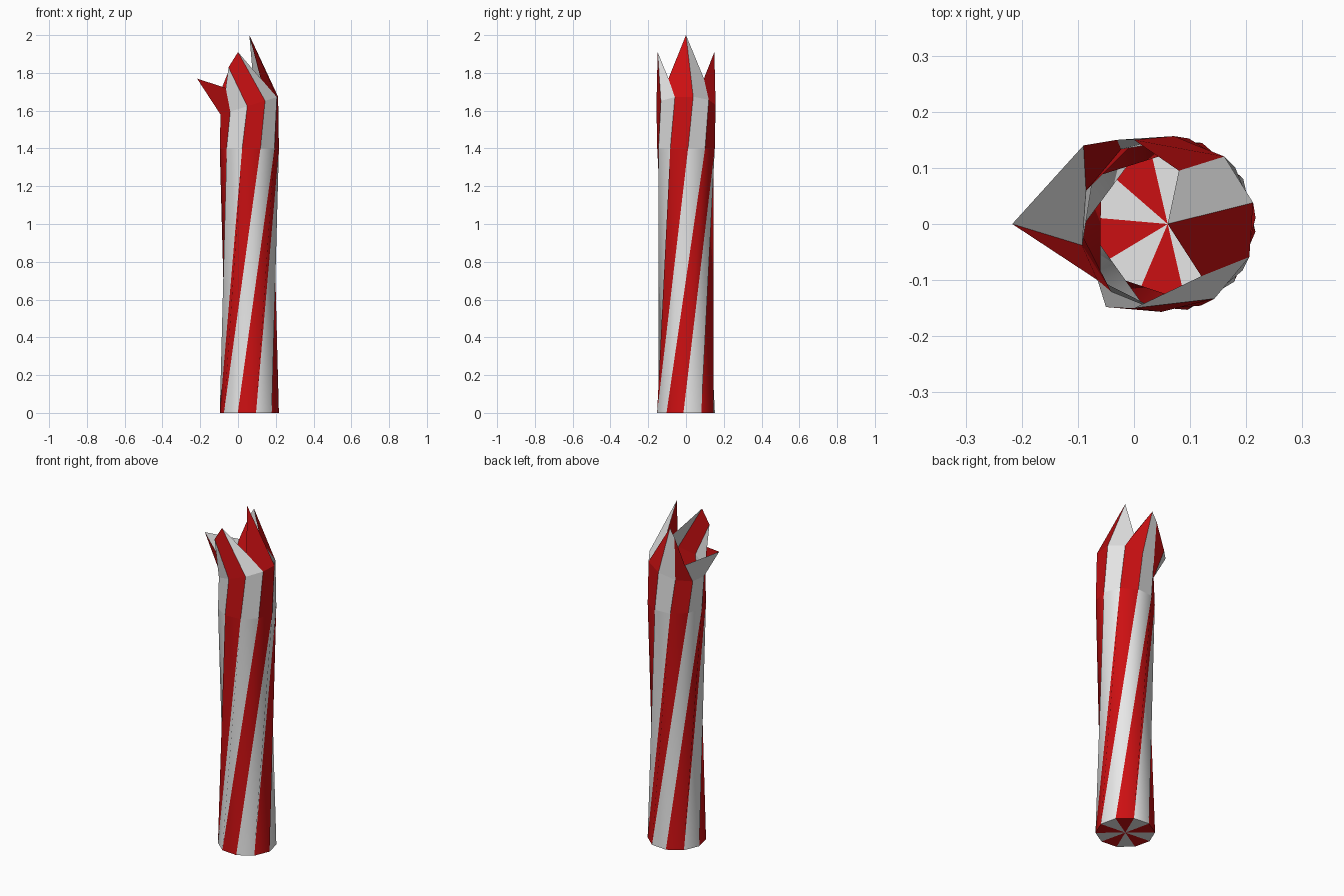
import bpy, math

if "Cube" in bpy.data.objects:
    bpy.data.objects.remove(bpy.data.objects["Cube"])

N, R, CX = 10, 0.157, 0.06           # decagon post, set slightly right of centre


def material(name, rgb):
    m = bpy.data.materials.new(name)
    m.diffuse_color = (*rgb, 1)
    m.use_nodes = True
    m.node_tree.nodes["Principled BSDF"].inputs["Base Color"].default_value = m.diffuse_color
    return m


MATS = [material("white", (0.8, 0.8, 0.8)), material("red", (0.6, 0.005, 0.006))]


def ring(offset, height):
    """Ten points round the post; height is a function of x."""
    pts = []
    for k in range(N):
        a = math.radians(offset + 36 * k)
        x = CX + R * math.cos(a)
        pts.append((x, R * math.sin(a), height(x)))
    return pts


def make(name, verts, faces, cols, smooth=False):
    me = bpy.data.meshes.new(name)
    me.from_pydata(verts, [], faces)
    for m in MATS:
        me.materials.append(m)
    for p, c in zip(me.polygons, cols):
        p.material_index = c
        p.use_smooth = smooth
    ob = bpy.data.objects.new(name, me)
    bpy.context.collection.objects.link(ob)
    return ob


def skin(name, rings, triangles=False):
    """Join rings with striped bands, alternate columns in red."""
    verts = [v for r in rings for v in r]
    faces, cols = [], []
    for j in range(len(rings) - 1):
        for k in range(N):
            a, b = j * N + k, j * N + (k + 1) % N
            if triangles:
                faces += [(a, b, a + N), (b, b + N, a + N)]
                cols += [k % 2] * 2
            else:
                faces.append((a, b, b + N, a + N))
                cols.append(k % 2)
    return make(name, verts, faces, cols, triangles)


# Twisted striped post: top ring is turned 81 degrees from the bottom ring
bottom = ring(-5, lambda x: 0.0)
top_of_post = ring(4, lambda x: 1.4)
twist = 2                             # whole columns of twist, plus the 9 degree offset
skin("twisted_post", [bottom, top_of_post[twist:] + top_of_post[:twist]], True)

# Base disc with striped wedges
make("base_disc", bottom + [(CX, 0, 0)],
     [((k + 1) % N, k, N) for k in range(N)], [k % 2 for k in range(N)])

# Splintered top: slanted bend ring, then jagged tips
bend = ring(14, lambda x: 1.58 + 0.31 * (x + 0.09))
tips = [(0.06, 0, 2.0), (0.08, 0.095, 1.77), (0.0, 0.15, 1.91), (-0.03, 0.15, 1.86),
        (-0.09, 0.14, 1.71), (-0.217, 0, 1.77), (-0.065, -0.10, 1.72),
        (-0.05, -0.148, 1.83), (0.0, -0.15, 1.91), (0.12, -0.093, 1.77)]
skin("splintered_top", [top_of_post, bend, tips])
